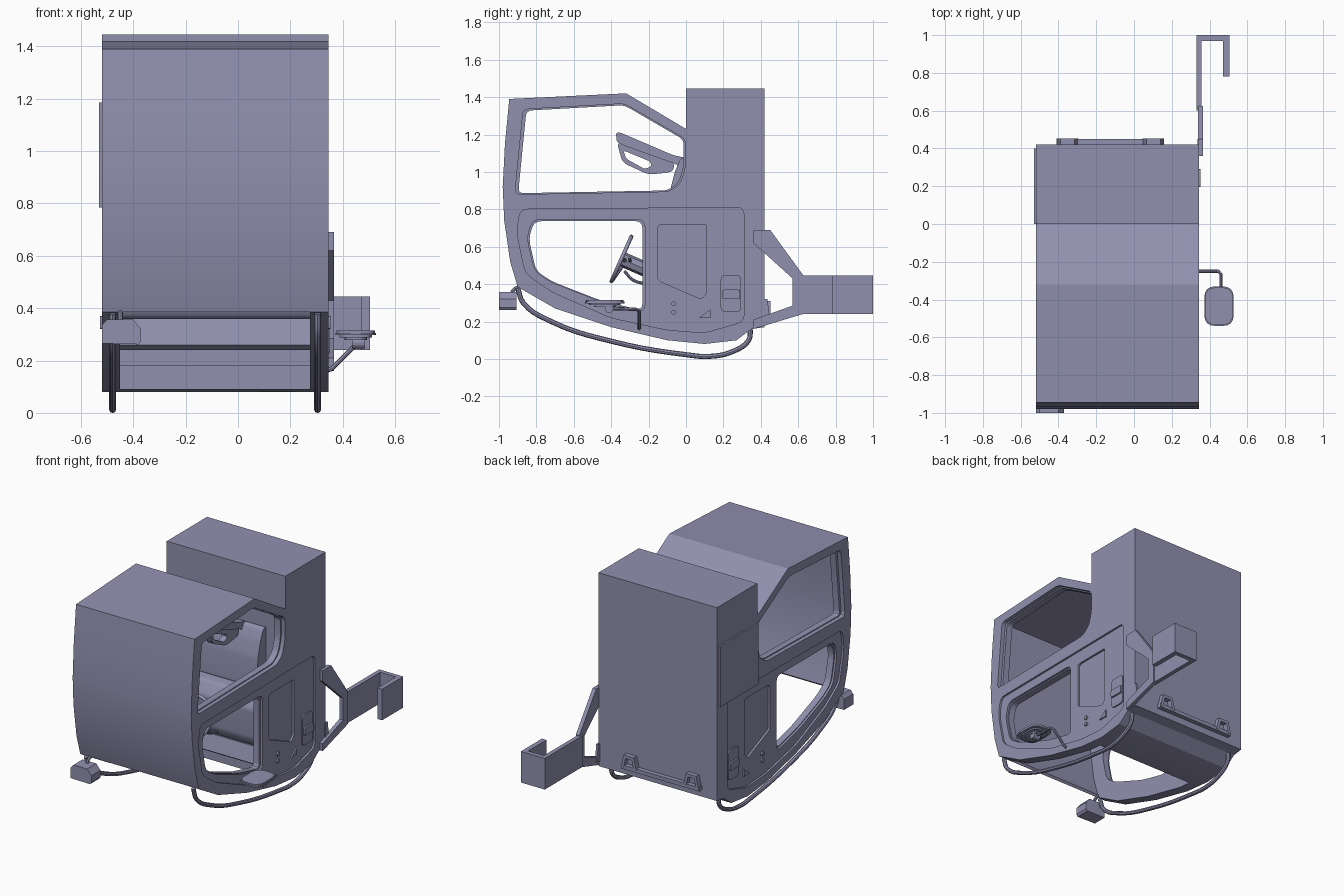
import bpy
from math import radians, pi
from mathutils import Vector

if "Cube" in bpy.data.objects:
    bpy.data.objects.remove(bpy.data.objects["Cube"])

ROT = {'X': (pi/2, 0, pi/2), 'Y': (pi/2, 0, 0), 'Z': (0, 0, 0)}


def fillet(pts, r, n=4):
    """Round every corner of a closed 2D loop."""
    out = []
    for i, p in enumerate(pts):
        p = Vector(p)
        a, b = Vector(pts[i-1]) - p, Vector(pts[(i+1) % len(pts)]) - p
        a = p + a.normalized() * min(r, a.length * .45)
        b = p + b.normalized() * min(r, b.length * .45)
        for k in range(n + 1):
            t = k / n
            out.append(a*(1-t)**2 + p*2*t*(1-t) + b*t*t)
    return out


def shrink(pts, f):
    c = sum((Vector(p) for p in pts), Vector((0, 0))) / len(pts)
    return [c + (Vector(p) - c) * f for p in pts]


def finish(name, cu):
    ob = bpy.data.objects.new(name, cu)
    bpy.context.collection.objects.link(ob)
    bpy.ops.object.select_all(action='DESELECT')
    ob.select_set(True)
    bpy.context.view_layer.objects.active = ob
    return ob


def to_mesh(ob):
    bpy.context.view_layer.update()
    bpy.ops.object.convert(target='MESH')
    bpy.ops.object.shade_smooth_by_angle(angle=radians(25))
    return ob


def plate(name, loops, a0, a1, axis='X'):
    """Flat outline with optional holes, extruded from a0 to a1 along an axis."""
    cu = bpy.data.curves.new(name, 'CURVE')
    cu.dimensions, cu.fill_mode, cu.extrude = '2D', 'BOTH', abs(a1 - a0) / 2
    for loop in loops:
        s = cu.splines.new('POLY')
        s.points.add(len(loop) - 1)
        for q, p in zip(s.points, loop):
            q.co = (p[0], p[1], 0, 1)
        s.use_cyclic_u = True
    ob = finish(name, cu)
    ob.rotation_euler = ROT[axis]
    ob.location['XYZ'.index(axis)] = (a0 + a1) / 2
    return to_mesh(ob)


def tube(name, pts, r, smooth=True):
    cu = bpy.data.curves.new(name, 'CURVE')
    cu.dimensions, cu.bevel_depth, cu.bevel_resolution = '3D', r, 2
    cu.use_fill_caps = True
    s = cu.splines.new('BEZIER' if smooth else 'POLY')
    cu.resolution_u = 5
    if smooth:
        s.bezier_points.add(len(pts) - 1)
        for q, p in zip(s.bezier_points, pts):
            q.co = p
            q.handle_left_type = q.handle_right_type = 'AUTO'
    else:
        s.points.add(len(pts) - 1)
        for q, p in zip(s.points, pts):
            q.co = (*p, 1)
    return to_mesh(finish(name, cu))


def box(name, lo, hi):
    lo, hi = Vector(lo), Vector(hi)
    bpy.ops.mesh.primitive_cube_add(size=1, location=(lo + hi) / 2)
    ob = bpy.context.object
    ob.name, ob.scale = name, hi - lo
    return ob


def rect(u0, v0, u1, v1):
    return [(u0, v0), (u1, v0), (u1, v1), (u0, v1)]


L, R, T = -.52, .345, .07      # outer faces and wall thickness

# side profiles (y, z)
front = [(-.9, .385), (-.94, .52), (-.972, .74), (-.98, .92), (-.968, 1.15), (-.945, 1.39)]
roof = [(-.32, 1.42), (0, 1.23)]
bottom = [(.42, .17), (.35, .16), (.27, .1), (.1, .08), (-.1, .1), (-.4, .17), (-.7, .27)]
outline = front + roof + [(0, 1.445), (.42, 1.445)] + bottom
upper = [(-.87, 1.335), (-.33, 1.365), (-.003, 1.175), (-.003, 1.03), (-.03, .94), (-.09, .895), (-.915, .88)]
door = [(-.885, .80), (.31, .81), (.31, .2), (.1, .14), (-.1, .155), (-.4, .22), (-.72, .36), (-.86, .46), (-.905, .68)]
lower = [(-.82, .745), (-.22, .745), (-.22, .25), (-.45, .305), (-.72, .41), (-.81, .47), (-.85, .65)]
panel = [(-.15, .71), (-.13, .72), (.11, .72), (.11, .35), (.08, .32), (-.15, .42)]
up_o, up_i = fillet(upper, .03), fillet(shrink(upper, .97), .03)
low_o, low_i = fillet(lower, .04), fillet(shrink(lower, .965), .04)

# side walls in layers, with door details, same on both sides
for side, x, d in (('left', L, 1), ('right', R, -1)):
    plate(side + '_wall_skin', [outline, up_o, fillet(door, .04)], x, x + d*.013)
    plate(side + '_door_layer', [outline, up_o, low_o, fillet(panel, .015)], x + d*.013, x + d*.027)
    plate(side + '_wall_inner', [outline, up_i, low_i], x + d*.027, x + d*T)
    plate(side + '_latch_plate', [fillet(rect(.185, .25, .295, .45), .03)], x + d*.013, x + d*.004)
    plate(side + '_latch_grip', [fillet(rect(.195, .32, .29, .37), .01)], x + d*.005, x - d*.008)
    plate(side + '_door_wedge', [[(.07, .22), (.13, .22), (.13, .265)]], x + d*.013, x + d*.004)
    for z in (.25, .295):
        bpy.ops.mesh.primitive_cylinder_add(vertices=16, radius=.013, depth=.014,
                                            location=(x + d*.009, -.065, z), rotation=(0, pi/2, 0))
        bpy.context.object.name = side + '_door_knob'
    # bumper tube under the wall
    tx = x + d*.041
    tube(side + '_bumper_tube', [(tx, y, z) for y, z in (
        (-.9, .38), (-.87, .30), (-.72, .2), (-.4, .095), (0, .023), (.13, .014),
        (.25, .04), (.335, .1), (.345, .16))], .0135)

# windscreen and roof shell between the walls
shell = front + roof
centre = Vector((-.4, .9))
inner = [centre + (Vector(p) - centre) * .975 for p in shell]
plate('front_and_roof_shell', [shell + inner[::-1]], L + T, R - T)

# tall rear cabinet, dashboard and its base
plate('rear_cabinet', [[(0, 1.445), (.42, 1.445)] + bottom[:4] + [(0, .09)]], L + T, R - T)
plate('dashboard_base', [[(-.2, .26), (-.17, .36), (0, .36), (0, .18), (-.05, .18), (-.05, .24), (-.17, .24)]],
      L + T, R - T)
plate('dashboard', [fillet([(-.2, .42), (-.21, .62), (-.16, .7), (0, .72), (0, .36), (-.17, .36)], .02)], L + T, R - T)
box('left_cover_panel', (-.53, 0, .785), (-.519, .4, 1.185))

# rounded instrument panel with an overhead console and grips
plate('instrument_panel', [fillet([(-.1, .7), (-.085, .9), (-.06, 1.0), (-.03, 1.07), (0, 1.08), (0, .7)], .02)],
      -.38, .205)
hood = [(-.375, 1.21), (-.35, 1.21), (-.07, 1.09), (0, 1.075), (0, .985), (-.05, 1.04), (-.33, 1.14), (-.37, 1.16)]
plate('overhead_console', [fillet(hood, .015)], -.24, .06)
grip = fillet([(-.37, 1.16), (-.06, 1.05), (-.07, 1.0), (-.2, .985), (-.34, 1.05)], .03)
hole = fillet([(-.335, 1.115), (-.19, 1.055), (-.185, 1.03), (-.22, 1.015), (-.32, 1.07)], .015)
for x in (-.23, .01):
    plate('console_grip', [grip, hole], x, x + .04)

# steering wheel, column and levers
cx = -.0875
wheel = Vector((cx, -.345, .535))
axis = Vector((0, .915, -.4))
bpy.ops.mesh.primitive_torus_add(major_radius=.13, minor_radius=.011, major_segments=40,
                                 minor_segments=10, location=wheel, rotation=(radians(66), 0, 0))
bpy.context.object.name = 'steering_wheel'
bpy.ops.object.shade_smooth()
hub = wheel + axis * .025
tube('steering_column', [wheel, wheel + axis * .16], .04, False)
for v in (Vector((.125, 0, 0)), Vector((-.125, 0, 0)), Vector((0, -.05, -.114))):
    tube('wheel_spoke', [hub, wheel + v], .011, False)
for s in (-1, 1):
    tube('column_lever', [hub + axis*.03, hub + axis*.03 + Vector((s*.1, -.01, .03))], .008, False)
    tube('column_brace', [(cx + s*.07, -.33, .47), (cx + s*.07, -.28, .42), (cx + s*.07, -.18, .4)], .008)

# right side mirror on a bent rod
mirror = rect(.372, -.54, .528, -.33)
for k, f in enumerate((.55, .8, 1, .95)):
    z = .279 + k*.009
    plate('side_mirror_shell', [fillet(shrink(mirror, f), .06)], z, z + .009, 'Z')
tube('side_mirror_rod', [(.335, -.25, .16), (.36, -.25, .17), (.445, -.25, .255), (.46, -.265, .265),
                         (.46, -.41, .27)], .009, False)
bpy.ops.mesh.primitive_cylinder_add(vertices=16, radius=.022, depth=.05, location=(.46, -.41, .268),
                                    rotation=(0, pi/2, 0))
bpy.context.object.name = 'side_mirror_joint'

# front lamp box with chamfered top, on a short stem
plate('front_lamp', [[(L, .265), (L, .335), (-.5, .357), (-.4, .357), (-.37, .32), (-.37, .275), (-.38, .262)]],
      -1, -.905, 'Y')
tube('front_lamp_stem', [(-.45, -.94, .33), (-.45, -.92, .37), (-.45, -.88, .39)], .01)

# right rear bracket and hooked arm
plate('arm_bracket', [[(.36, .69), (.45, .69), (.625, .45), (.625, .24), (.36, .16), (.36, .21),
                       (.57, .285), (.57, .43), (.36, .62)]], .34, .366)
plate('bracket_tab', [[(.41, .2), (.45, .21), (.435, .32), (.41, .32)]], .335, .35)
plate('arm_hook', [[(.33, .6), (.33, 1), (.505, 1), (.505, .78), (.472, .78), (.472, .97),
                    (.358, .97), (.358, .6)]], .24, .445, 'Z')

# rear step rail with two raised ends
box('rear_step_bar', (-.41, .415, .215), (.16, .45, .24))
for x in (-.41, .045):
    plate('rear_step_end', [[(x, .225), (x + .02, .31), (x + .095, .31), (x + .115, .225), (x + .095, .225),
                             (x + .08, .29), (x + .035, .29), (x + .02, .225)]], .415, .452, 'Y')

# one blue-grey paint for everything
paint = bpy.data.materials.new('blue_grey_paint')
paint.diffuse_color = (.285, .28, .43, 1)
paint.use_nodes = True
paint.node_tree.nodes["Principled BSDF"].inputs["Base Color"].default_value = paint.diffuse_color
for ob in bpy.context.scene.objects:
    ob.data.materials.clear()
    ob.data.materials.append(paint)
